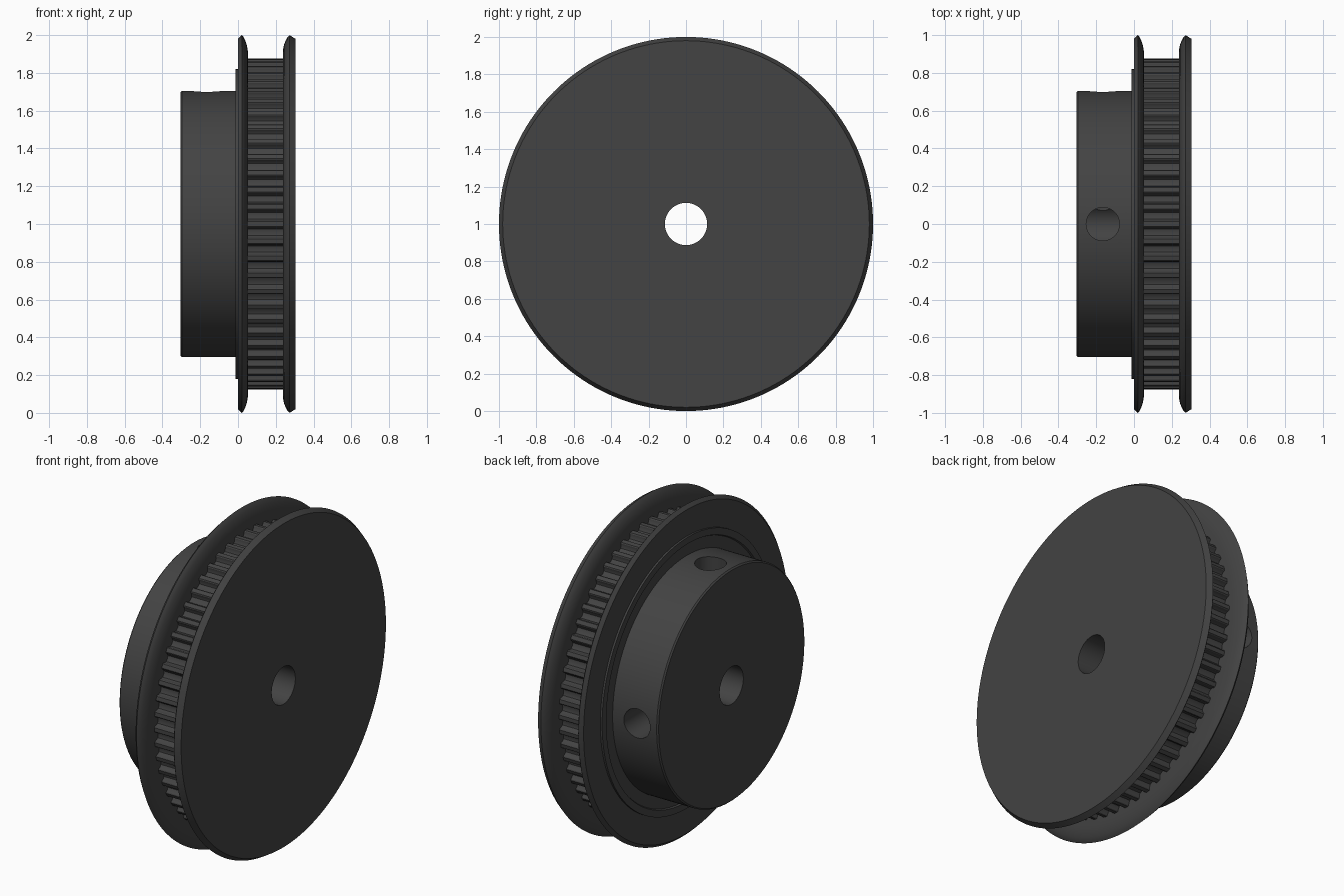
import bpy, bmesh, math
from mathutils import Matrix

if "Cube" in bpy.data.objects:
    bpy.data.objects.remove(bpy.data.objects["Cube"])

SEG = 160      # facets around the axle
TEETH = 60
BORE = 0.113
CENTRE_Z = 1.0

black = bpy.data.materials.new("dark grey metal")
black.diffuse_color = (0.056, 0.056, 0.056, 1)
black.use_nodes = True
black.node_tree.nodes["Principled BSDF"].inputs["Base Color"].default_value = black.diffuse_color


def finish(name, bm):
    """Turn a bmesh into a named object."""
    bmesh.ops.recalc_face_normals(bm, faces=bm.faces[:])
    mesh = bpy.data.meshes.new(name)
    bm.to_mesh(mesh)
    bm.free()
    mesh.materials.append(black)
    ob = bpy.data.objects.new(name, mesh)
    bpy.context.collection.objects.link(ob)
    return ob


def select_only(ob):
    bpy.ops.object.select_all(action='DESELECT')
    ob.select_set(True)
    bpy.context.view_layer.objects.active = ob


def smooth(ob):
    select_only(ob)
    bpy.ops.object.shade_smooth_by_angle(angle=math.radians(28))


def lathe(name, profile):
    """Spin a closed (x, radius) profile around the axle."""
    bm = bmesh.new()
    rings = []
    for i in range(SEG):
        a = 2 * math.pi * i / SEG
        rings.append([bm.verts.new((x, r * math.sin(a), CENTRE_Z + r * math.cos(a)))
                      for x, r in profile])
    n = len(profile)
    for i in range(SEG):
        p, q = rings[i], rings[(i + 1) % SEG]
        for j in range(n):
            k = (j + 1) % n
            bm.faces.new((p[j], p[k], q[k], q[j]))
    return finish(name, bm)


# Hub with bore and a thin raised lip against the flange
hub = lathe("hub", [
    (-0.305, BORE), (-0.305, 0.697), (-0.297, 0.705), (-0.002, 0.705),
    (-0.002, 0.775), (-0.012, 0.78), (-0.012, 0.82), (0.03, 0.82), (0.03, BORE)])

# Set screw holes, one on top and one at the back
for rot in (Matrix.Identity(4), Matrix.Rotation(-math.pi / 2, 4, 'X')):
    bm = bmesh.new()
    bmesh.ops.create_cone(bm, cap_ends=True, segments=48, radius1=0.088, radius2=0.088,
                          depth=0.9, matrix=Matrix.Translation((-0.165, 0, CENTRE_Z))
                          @ rot @ Matrix.Translation((0, 0, 0.5)))
    cutter = finish("screw_hole_cutter", bm)
    cutter.hide_render = True
    mod = hub.modifiers.new("screw hole", 'BOOLEAN')
    mod.operation = 'DIFFERENCE'
    mod.solver = 'EXACT'
    mod.object = cutter
    select_only(hub)
    bpy.ops.object.modifier_apply(modifier=mod.name)
    bpy.data.objects.remove(cutter)
smooth(hub)

# Flange beside the hub
smooth(lathe("inner_flange", [
    (0.0, 0.6), (0.0, 0.98), (0.02, 1.0), (0.029, 0.99), (0.038, 0.973), (0.046, 0.95),
    (0.051, 0.925), (0.053, 0.9), (0.053, 0.6)]))

# Flange on the open end, with its bore
smooth(lathe("outer_flange", [
    (0.305, BORE), (0.305, 0.98), (0.272, 1.0), (0.263, 0.99), (0.253, 0.973),
    (0.244, 0.95), (0.239, 0.925), (0.237, 0.9), (0.237, BORE)]))

# Toothed rim: rounded grooves cut into a round land
LAND, ROOT = 0.877, 0.842
bm = bmesh.new()
outline = []
for t in range(TEETH):
    mid = 2 * math.pi * (t + 0.5) / TEETH
    # half a tooth land, then the groove
    outline.append((mid - math.pi / TEETH, LAND))
    for off, r in ((-0.034, LAND), (-0.029, LAND - 0.005), (-0.026, 0.858), (-0.018, 0.846),
                   (0, ROOT), (0.018, 0.846), (0.026, 0.858), (0.029, LAND - 0.005),
                   (0.034, LAND)):
        outline.append((mid + off / LAND, r))
loops = []
for x, inner in ((0.04, True), (0.04, False), (0.25, False), (0.25, True)):
    loops.append([bm.verts.new((x, (0.7 if inner else r) * math.sin(a),
                                CENTRE_Z + (0.7 if inner else r) * math.cos(a)))
                  for a, r in outline])
count = len(outline)
for p, q in zip(loops, loops[1:] + loops[:1]):
    for i in range(count):
        j = (i + 1) % count
        bm.faces.new((p[i], p[j], q[j], q[i]))
smooth(finish("toothed_rim", bm))

# Inner sleeve that carries the bore between the flanges
smooth(lathe("bore_sleeve", [(0.02, BORE), (0.02, 0.3), (0.25, 0.3), (0.25, BORE)]))
